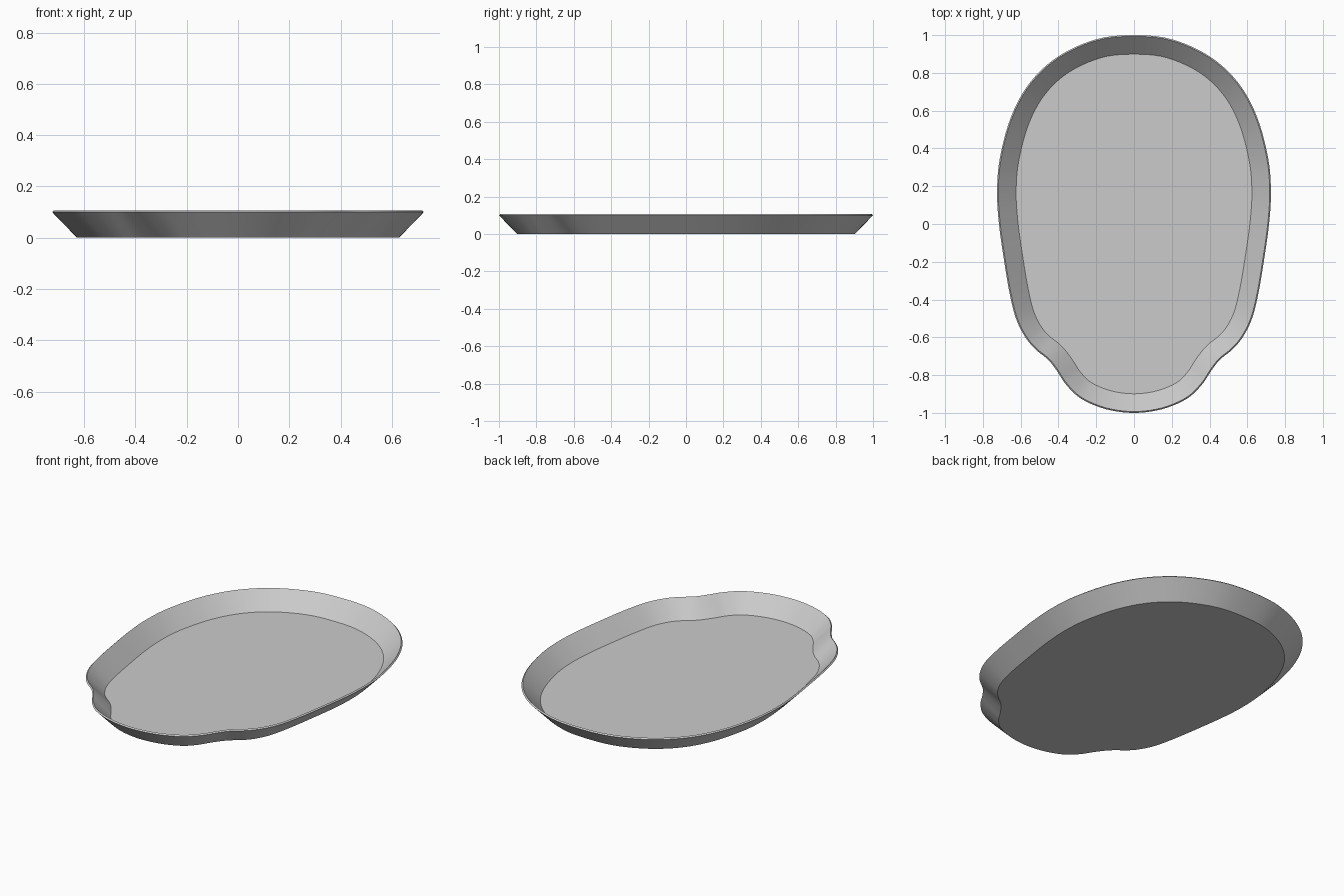
import bpy, bmesh, math
from mathutils import Vector

cube = bpy.data.objects.get("Cube")
if cube:
    bpy.data.objects.remove(cube, do_unlink=True)

grey = bpy.data.materials.new("plain_grey")
grey.use_nodes = True
colour = (0.6, 0.6, 0.6, 1)
grey.diffuse_color = colour
grey.node_tree.nodes["Principled BSDF"].inputs["Base Color"].default_value = colour

# Left half of the rim outline, from back to front
half = [(0, 1), (.2, .978), (.4, .888), (.55, .75), (.65, .57), (.71, .35),
        (.725, .17), (.715, 0), (.69, -.18), (.66, -.36), (.625, -.5),
        (.575, -.6), (.52, -.665), (.455, -.718), (.41, -.775), (.36, -.85),
        (.28, -.925), (.15, -.98), (0, -1)]
control = [Vector(p) for p in half]
control += [Vector((-p.x, p.y)) for p in reversed(control[1:-1])]


def smooth_loop(points, steps):
    """Closed spline through the points, as (position, outward normal) pairs."""
    n, result = len(points), []
    for i in range(n):
        a, b, c, d = (points[(i + k) % n] for k in (-1, 0, 1, 2))
        for s in range(steps):
            t = s / steps
            u, v, w = c - a, 2 * a - 5 * b + 4 * c - d, 3 * b - a - 3 * c + d
            pos = b + (u * t + v * t * t + w * t ** 3) / 2
            tan = (u + 2 * v * t + 3 * w * t * t).normalized()
            result.append((pos, Vector((-tan.y, tan.x))))
    return result


outline = smooth_loop(control, 5)

# Wall section as (inset from the rim, height): floor, rim, base
section = [(.101, .01), (.007, .107), (0, .1), (.097, 0)]
bm = bmesh.new()
rings = []
for inset, z in section:
    ring = []
    for pos, normal in outline:
        p = pos - normal * inset
        ring.append(bm.verts.new((p.x, p.y, z)))
    rings.append(ring)

# Sloping inner wall, rim and outer wall
count = len(outline)
for upper, lower in zip(rings, rings[1:]):
    for i in range(count):
        j = (i + 1) % count
        bm.faces.new((upper[i], upper[j], lower[j], lower[i]))

# Floor and underside
bm.faces.new(rings[0])
bm.faces.new(rings[-1])
bmesh.ops.recalc_face_normals(bm, faces=bm.faces)

mesh = bpy.data.meshes.new("tray")
bm.to_mesh(mesh)
bm.free()
mesh.materials.append(grey)
# Normal of the outline must point away from the centre
tray = bpy.data.objects.new("tray", mesh)
bpy.context.collection.objects.link(tray)
bpy.context.view_layer.objects.active = tray
tray.select_set(True)
bpy.ops.object.shade_smooth_by_angle(angle=math.radians(30))
